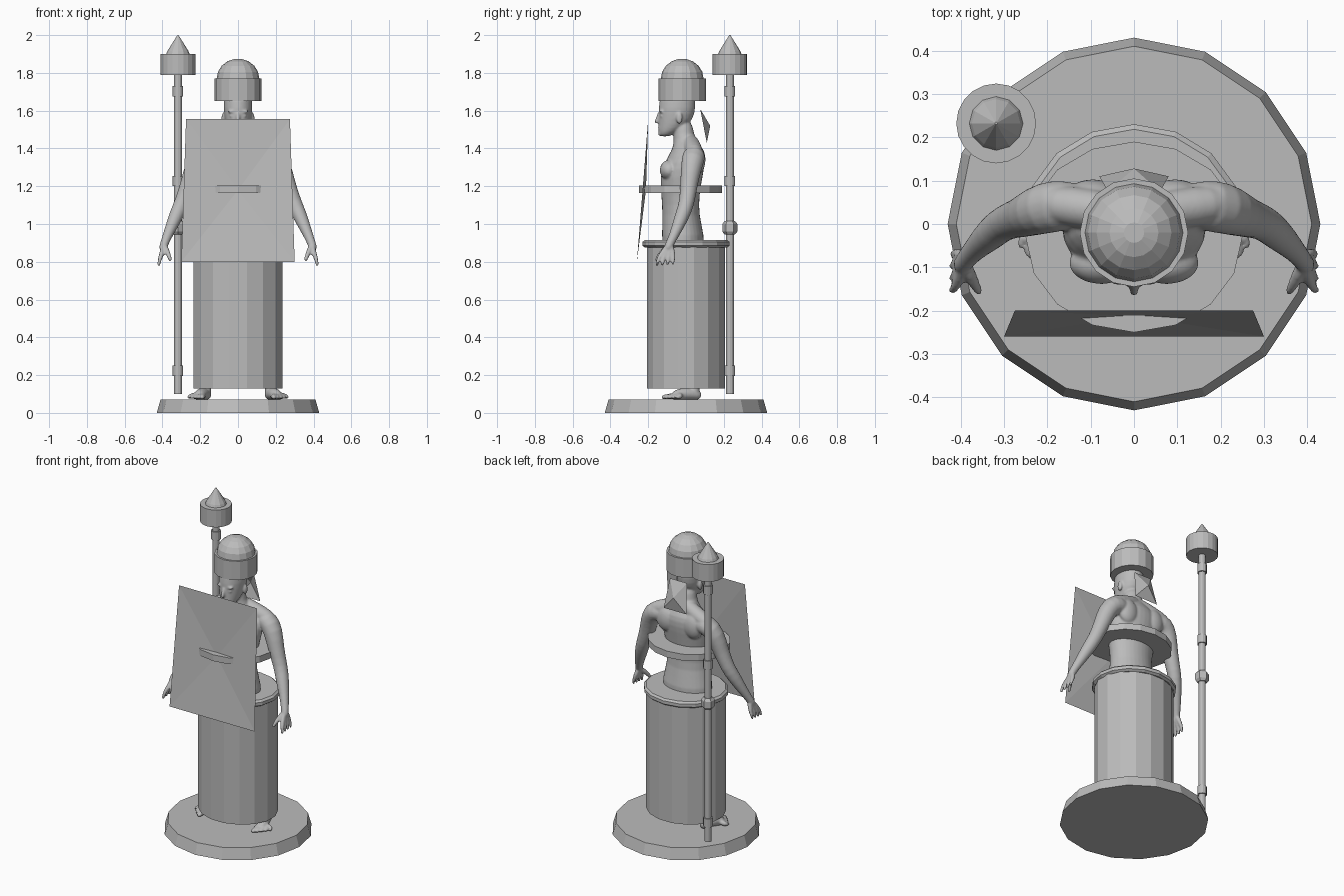
import bpy, bmesh, math
from mathutils import Vector, Matrix

old = bpy.data.objects.get("Cube")
if old:
    bpy.data.objects.remove(old, do_unlink=True)

stone = bpy.data.materials.new("stone_grey")
stone.use_nodes = True
GREY = (0.5, 0.5, 0.5, 1)
stone.diffuse_color = GREY
stone.node_tree.nodes["Principled BSDF"].inputs["Base Color"].default_value = GREY


def finish(name, bm, smooth=False, solid=True):
    if solid:
        bmesh.ops.recalc_face_normals(bm, faces=bm.faces)
    for f in bm.faces:
        f.smooth = smooth
    mesh = bpy.data.meshes.new(name)
    bm.to_mesh(mesh)
    bm.free()
    mesh.materials.append(stone)
    ob = bpy.data.objects.new(name, mesh)
    bpy.context.collection.objects.link(ob)
    return ob


def skin(bm, rings):
    """Bridge equal rings of points and cap both ends."""
    loops = [[bm.verts.new(p) for p in ring] for ring in rings]
    n = len(loops[0])
    for a, b in zip(loops, loops[1:]):
        for i in range(n):
            j = (i + 1) % n
            bm.faces.new((a[i], a[j], b[j], b[i]))
    bm.faces.new(loops[0][::-1])
    bm.faces.new(loops[-1])


def circle(n, rx, ry, phase=0.0):
    return [Vector((rx * math.sin(math.tau * (i + phase) / n),
                    ry * math.cos(math.tau * (i + phase) / n), 0)) for i in range(n)]


def lathe(name, profile, x=0, y=0, sides=16, squash=1.0, phase=0.0):
    """Solid of (radius, height) steps, optionally narrower front to back."""
    bm = bmesh.new()
    skin(bm, [[p + Vector((x, y, z)) for p in circle(sides, r, r * squash, phase)]
              for r, z in profile])
    return finish(name, bm)


def loft(bm, sections):
    """Level oval sections: centre y, z, half width, half depth."""
    skin(bm, [[p + Vector((0, y, z)) for p in circle(16, rx, ry)]
              for y, z, rx, ry in sections])


def limb(bm, path, side):
    """Round tube along x, y, z, radius points, with rounded ends."""
    pts = [Vector((side * x, y, z)) for x, y, z, r in path]
    rad = [p[3] for p in path]
    tangents = [(pts[min(i + 1, len(pts) - 1)] - pts[max(i - 1, 0)]).normalized()
                for i in range(len(pts))]
    pts = [pts[0] - tangents[0] * rad[0] * 0.7] + pts + [pts[-1] + tangents[-1] * rad[-1] * 0.7]
    rad = [rad[0] * 0.6] + rad + [rad[-1] * 0.6]
    tangents = [tangents[0]] + tangents + [tangents[-1]]
    skin(bm, [[p + t.to_track_quat('Z', 'Y') @ c for c in circle(10, r, r)]
              for p, r, t in zip(pts, rad, tangents)])


def blob(bm, centre, size):
    m = Matrix.Translation(centre) @ Matrix.Diagonal((*size, 1))
    bmesh.ops.create_uvsphere(bm, u_segments=12, v_segments=8, radius=1, matrix=m)


def bowed_panel(name, top, bottom, apex):
    """Four-sided sheet folded to a centre point; top and bottom are half width, y, z."""
    bm = bmesh.new()
    corners = [bm.verts.new(p) for p in (
        (-top[0], *top[1:]), (-bottom[0], *bottom[1:]), (bottom[0], *bottom[1:]), (top[0], *top[1:]))]
    tip = bm.verts.new(apex)
    for i in range(4):
        bm.faces.new((corners[i], corners[(i + 1) % 4], tip))
    return finish(name, bm, solid=False)


# Plinth, skirt, its rim and the chest disc
lathe("plinth", [(0.43, 0), (0.41, 0.07)])
lathe("skirt", [(0.24, 0.13), (0.24, 0.89)], squash=0.88, phase=0.5)
lathe("skirt_rim", [(0.238, 0.875), (0.253, 0.885), (0.253, 0.905), (0.24, 0.916)],
      squash=0.91)
lathe("chest_disc", [(0.25, 1.165), (0.25, 1.205)], y=-0.03, squash=0.88)

# Helmet band and dome
lathe("helmet_band", [(0.125, 1.65), (0.125, 1.77)], y=-0.02)
lathe("helmet_dome", [(0.113 * math.cos(math.radians(a)), 1.77 + 0.105 * math.sin(math.radians(a)))
                      for a in (0, 20, 40, 60, 78)], y=-0.02)

# Shield and neck flap
bowed_panel("shield", (0.275, -0.20, 1.555), (0.30, -0.26, 0.80), (0, -0.212, 1.18))
bowed_panel("neck_flap", (0.06, 0.075, 1.61), (0.08, 0.11, 1.43), (0, 0.128, 1.52))

# Staff with collars, knot and head
SX, SY = -0.318, 0.232
lathe("staff_pole", [(0.021, 0.10), (0.021, 1.80)], SX, SY, 12)
for label, z in (("lower", 0.195), ("middle", 1.2), ("upper", 1.675)):
    lathe("staff_collar_" + label, [(0.028, z), (0.028, z + 0.055)], SX, SY, 12)
lathe("staff_knot", [(0.028, 0.945), (0.04, 0.96), (0.04, 1.0), (0.028, 1.015)], SX, SY, 6)
lathe("staff_head", [(0.092, 1.79), (0.092, 1.90)], SX, SY, 20)
lathe("staff_point", [(0.062, 1.90), (0.056, 1.915), (0.003, 2.0)], SX, SY, 12)

# Body: torso, neck and head
bm = bmesh.new()
loft(bm, [(-0.015, 0.84, 0.17, 0.115), (-0.015, 0.94, 0.16, 0.115), (-0.028, 1.05, 0.135, 0.098),
          (-0.03, 1.15, 0.142, 0.102), (-0.026, 1.25, 0.165, 0.116), (-0.005, 1.33, 0.175, 0.11),
          (0.012, 1.39, 0.15, 0.088), (0.0, 1.43, 0.085, 0.066), (-0.012, 1.47, 0.056, 0.055),
          (-0.02, 1.56, 0.052, 0.052)])
loft(bm, [(-0.115, 1.462, 0.025, 0.025), (-0.095, 1.485, 0.048, 0.052), (-0.062, 1.53, 0.066, 0.084),
          (-0.049, 1.58, 0.076, 0.098), (-0.046, 1.65, 0.08, 0.1), (-0.04, 1.72, 0.06, 0.08)])
# Nose, lips and brow
limb(bm, [(0, -0.142, 1.585, 0.009), (0, -0.157, 1.54, 0.012)], 1)
blob(bm, (0, -0.138, 1.508), (0.024, 0.012, 0.009))
blob(bm, (0, -0.136, 1.478), (0.02, 0.012, 0.014))

for s in (-1, 1):
    # Chest muscle, shoulder blade, eye, brow and ear
    blob(bm, (s * 0.075, -0.09, 1.285), (0.08, 0.052, 0.055))
    blob(bm, (s * 0.095, 0.06, 1.34), (0.07, 0.046, 0.08))
    blob(bm, (s * 0.031, -0.127, 1.572), (0.014, 0.012, 0.009))
    blob(bm, (s * 0.032, -0.131, 1.595), (0.026, 0.012, 0.008))
    blob(bm, (s * 0.077, -0.035, 1.56), (0.011, 0.018, 0.032))
    # Slope of the neck, then arm and palm
    limb(bm, [(0.02, 0.02, 1.44, 0.045), (0.1, 0.035, 1.405, 0.05), (0.18, 0.045, 1.375, 0.05)], s)
    limb(bm, [(0.13, 0.045, 1.36, 0.055), (0.185, 0.042, 1.365, 0.066), (0.228, 0.03, 1.31, 0.06),
              (0.258, 0.015, 1.21, 0.049), (0.298, 0.005, 1.11, 0.043), (0.325, -0.018, 1.05, 0.042),
              (0.36, -0.05, 0.97, 0.031), (0.385, -0.078, 0.91, 0.024), (0.397, -0.095, 0.875, 0.024)], s)
    for k in range(4):
        # Four fingers fanned from the wrist
        y = -0.15 + 0.028 * k
        limb(bm, [(0.39, -0.085, 0.895, 0.016), (0.402, -0.128 + 0.02 * k, 0.845, 0.015),
                  (0.416, y, 0.81, 0.0105), (0.419, y - 0.004, 0.782 + 0.003 * k, 0.009)], s)
    limb(bm, [(0.388, -0.095, 0.88, 0.017), (0.37, -0.135, 0.845, 0.014),
              (0.358, -0.156, 0.81, 0.0105)], s)
    # Ankle, foot and toes
    limb(bm, [(0.165, 0.05, 0.30, 0.042), (0.168, 0.045, 0.17, 0.033), (0.17, 0.045, 0.105, 0.032)], s)
    limb(bm, [(0.165, 0.06, 0.095, 0.03), (0.187, 0.0, 0.105, 0.034), (0.205, -0.05, 0.092, 0.034)], s)
    for k in range(5):
        x, y = 0.187 + 0.018 * k, -0.122 + 0.014 * k + 0.001 * k * k
        limb(bm, [(0.185 + 0.01 * k, -0.035, 0.092, 0.02), (x, y + 0.022, 0.087, 0.014),
                  (x + 0.003, y, 0.083, 0.013 - 0.001 * k)], s)

# Fuse the parts of the body into one smooth skin
body = finish("body", bm, smooth=True)
body.modifiers.new("round", 'SUBSURF').levels = 1
body.modifiers["round"].render_levels = 1
fuse = body.modifiers.new("fuse", 'REMESH')
fuse.mode = 'VOXEL'
fuse.voxel_size = 0.006
fuse.use_smooth_shade = True
relax = body.modifiers.new("relax", 'SMOOTH')
relax.factor = 0.5
relax.iterations = 4
